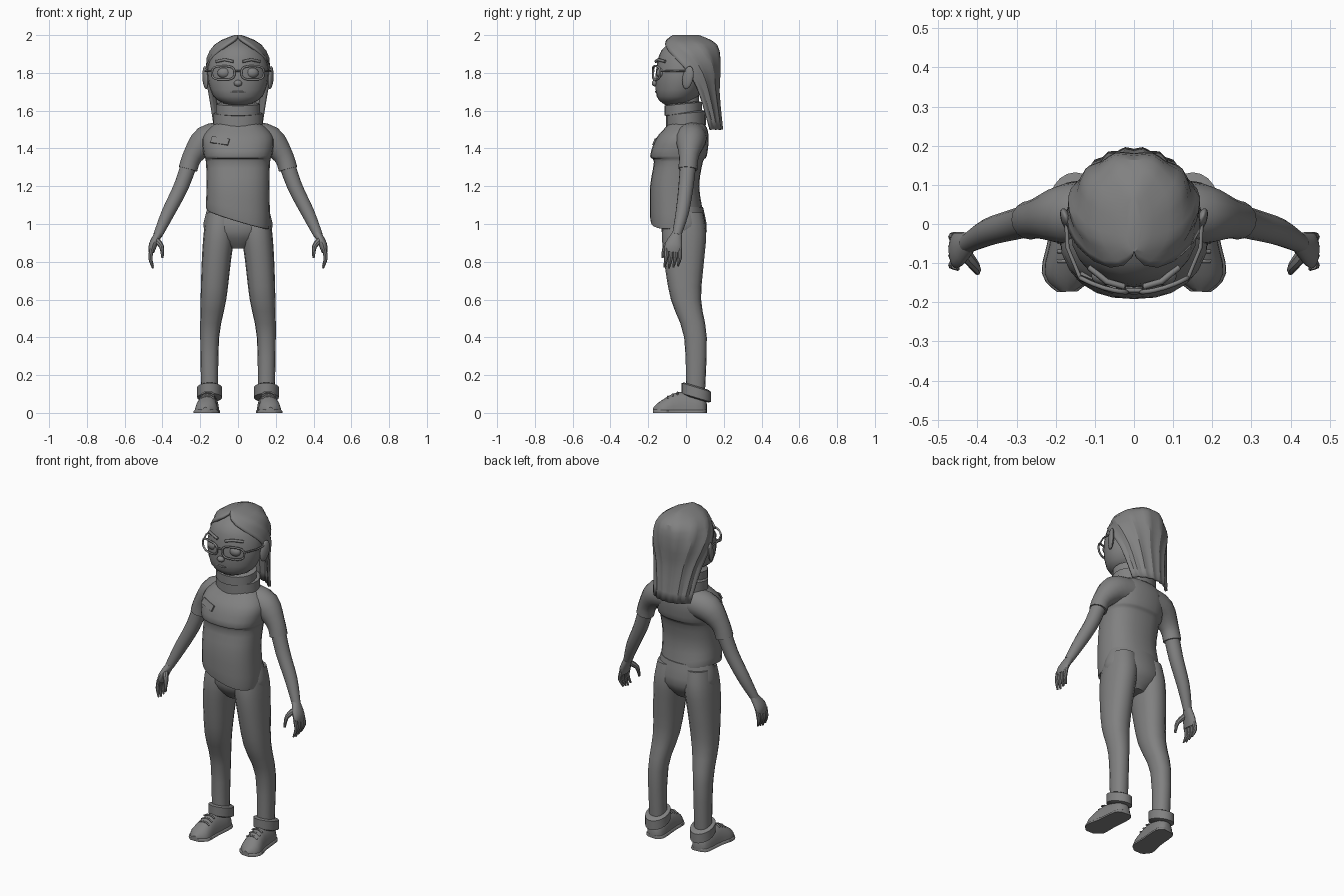
import bpy, bmesh, math
from mathutils import Vector

if "Cube" in bpy.data.objects:
    bpy.data.objects.remove(bpy.data.objects["Cube"])

X, Y, Z = Vector((1, 0, 0)), Vector((0, 1, 0)), Vector((0, 0, 1))
colour = (.22, .22, .22, 1)
grey = bpy.data.materials.new("plain grey")
grey.use_nodes = True
grey.diffuse_color = colour
grey.node_tree.nodes["Principled BSDF"].inputs["Base Color"].default_value = colour


def link(name, data):
    data.materials.append(grey)
    part = bpy.data.objects.new(name, data)
    bpy.context.collection.objects.link(part)
    return part


def finish(name, bm, angle=40):
    bmesh.ops.recalc_face_normals(bm, faces=bm.faces[:])
    mesh = bpy.data.meshes.new(name)
    bm.to_mesh(mesh)
    bm.free()
    part = link(name, mesh)
    bpy.ops.object.select_all(action="DESELECT")
    part.select_set(True)
    bpy.context.view_layer.objects.active = part
    bpy.ops.object.shade_smooth_by_angle(angle=math.radians(angle))
    return part


def power(value, squareness):
    return math.copysign(abs(value) ** (2 / squareness), value)


def spline(rows, steps):
    """Add smoothly blended rows between the given ones."""
    result = []
    last = len(rows) - 1
    for i in range(last):
        before, start, end, after = (rows[max(0, min(last, i + k))] for k in (-1, 0, 1, 2))
        for step in range(steps):
            t = step / steps
            result.append([b + t / 2 * (c - a + t * (2 * a - 5 * b + 4 * c - d + t * (3 * (b - c) + d - a)))
                           for a, b, c, d in zip(before, start, end, after)])
    return result + [rows[-1]]


def loft(name, rings, side=1, follow=None, sides=16, squareness=2, steps=3, tilt=0, floor=False):
    """Skin rings of (x, y, z, radius, other radius), level or square to the path."""
    bm = bmesh.new()
    rings = spline(rings, steps)
    centres = [Vector(ring[:3]) for ring in rings]
    loops = []
    for i, (centre, ring) in enumerate(zip(centres, rings)):
        u, v = X, Y + Z * tilt
        if follow:
            along = (centres[min(i + 1, len(rings) - 1)] - centres[max(i - 1, 0)]).normalized()
            u = (follow - along * along.dot(follow)).normalized()
            v = along.cross(u)
        loop = []
        for k in range(sides):
            turn = math.tau * k / sides
            co = (centre + u * ring[3] * power(math.cos(turn), squareness)
                  + v * ring[-1] * power(math.sin(turn), squareness))
            height = max(0, co.z) if floor else co.z
            loop.append(bm.verts.new((co.x * side, co.y, height)))
        loops.append(loop)
    for low, high in zip(loops, loops[1:]):
        for k in range(sides):
            bm.faces.new((low[k - 1], low[k], high[k], high[k - 1]))
    bm.faces.new(loops[0])
    bm.faces.new(loops[-1])
    return finish(name, bm)


def band(name, centre, width, depth, half, tilt, side=1):
    """Rolled strip of cloth with turned-in edges."""
    x, y, z = centre
    rings = [(x, y, z + half * level, width * grow, depth * grow)
             for level, grow in ((-1, .8), (-.8, 1), (.8, 1), (1, .8))]
    loft(name, rings, side, sides=20, steps=1, tilt=tilt)


def solid(name, at, scale, turn=(0, 0, 0), box=False):
    bm = bmesh.new()
    if box:
        bmesh.ops.create_cube(bm, size=2)
    else:
        bmesh.ops.create_uvsphere(bm, u_segments=16, v_segments=10, radius=1)
    bmesh.ops.scale(bm, vec=scale, verts=bm.verts)
    part = finish(name, bm)
    part.location = at
    part.rotation_euler = [math.radians(angle) for angle in turn]


def wire(name, points, radius, side=1, cyclic=False):
    curve = bpy.data.curves.new(name, "CURVE")
    curve.dimensions = "3D"
    curve.bevel_depth = radius
    curve.bevel_resolution = 1
    curve.use_fill_caps = True
    path = curve.splines.new("POLY")
    path.points.add(len(points) - 1)
    for point, (x, y, z) in zip(path.points, points):
        point.co = (x * side, y, z, 1)
    path.use_cyclic_u = cyclic
    link(name, curve)


# Shirt with a fold under the chest; the hem slants down to the left
shirt = loft("shirt", [
    (0, -.05, 1.03, .16, .13), (0, -.05, 1.05, .17, .14), (0, -.06, 1.2, .166, .13),
    (0, -.04, 1.33, .17, .13), (0, -.04, 1.36, .18, .15), (0, -.02, 1.45, .19, .14),
    (0, 0, 1.51, .15, .11), (0, 0, 1.55, .09, .08)], sides=24, squareness=2.4)
for vert in shirt.data.vertices:
    x, y, z = vert.co
    vert.co.z += (.1 * y - .3 * x) * min(1, max(0, 1.2 - z) * 6)
solid("pocket_flap", (-.095, -.15, 1.44), (.05, .005, .018), (-25, 8, -22), box=True)

# Neck and rolled collar
loft("neck", [(0, 0, 1.5, .07), (0, 0, 1.7, .07)])
band("lower_collar", (0, 0, 1.55), .13, .105, .045, .1)
band("upper_collar", (0, -.015, 1.61), .117, .1, .032, .1)

# Head
loft("head", [
    (0, -.06, 1.63, .05, .05), (0, -.045, 1.675, .13, .11), (0, -.02, 1.8, .162, .14),
    (0, 0, 1.92, .13, .13), (0, .01, 1.98, .04, .05)], sides=24)
solid("nose", (0, -.164, 1.745), (.022, .017, .017))
wire("mouth", [(-.04, -.15, 1.7), (0, -.16, 1.7), (.04, -.15, 1.7)], .005)
wire("spectacle_bridge", [(-.02, -.17, 1.81), (.02, -.17, 1.81)], .005)

# Hair shell around the face: height, centre, half width, half depth, opening
hair_rows = spline([
    (2, 0, .02, .07, 0), (1.95, .02, .125, .147, .5), (1.84, .025, .17, .16, 1.3),
    (1.7, .04, .158, .137, 1.8), (1.5, .09, .135, .105, 2)], 3)
columns = 28
bm = bmesh.new()
grid = []
for r, (z, centre, width, depth, gap) in enumerate(hair_rows):
    row = []
    for k in range(columns + 1):
        turn = gap + (math.tau - 2 * gap) * k / columns
        lock = 1 + .007 * math.cos(math.tau * k / 4) * min(r, 4)
        row.append(bm.verts.new((math.sin(turn) * width * lock, centre - math.cos(turn) * depth * lock, z)))
    grid.append(row)
for upper, lower in zip(grid, grid[1:]):
    for k in range(columns):
        bm.faces.new((upper[k], upper[k + 1], lower[k + 1], lower[k]))
bm.faces.new(grid[0][:-1])
hair = finish("hair", bm, 30)
hair.modifiers.new("thickness", "SOLIDIFY").thickness = .014

# Trouser seat
loft("trouser_seat", [
    (0, -.01, .87, .06, .06), (0, -.01, .96, .18, .12), (0, -.01, 1.09, .16, .1)], sides=20)

for label, side in (("left_", 1), ("right_", -1)):
    # Eyes, brows and ears
    solid(label + "eye", (.073 * side, -.133, 1.8), (.036, .024, .028))
    wire(label + "brow", [(.025, -.16, 1.86), (.07, -.147, 1.87), (.115, -.11, 1.86)], .008, side)
    solid(label + "ear", (.172 * side, .01, 1.775), (.014, .03, .062), (-12, 0, -20 * side))

    # Spectacles
    rim = []
    for k in range(20):
        turn = math.tau * k / 20
        x = .078 + .06 * power(math.cos(turn), 3)
        rim.append((x, -.175 + 2 * x * x, 1.8 + .036 * power(math.sin(turn), 3)))
    wire(label + "spectacle_rim", rim, .006, side, cyclic=True)
    wire(label + "spectacle_temple", [(.138, -.137, 1.81), (.17, -.06, 1.81), (.174, .02, 1.81)], .005, side)

    # Arm, with a sleeve wrapped around its upper part
    arm = [(.08, .03, 1.46, .075), (.17, .025, 1.44, .072), (.24, .015, 1.36, .046), (.3, 0, 1.2, .04),
           (.37, -.02, 1.06, .035), (.425, -.05, .94, .024)]
    loft(label + "arm", arm, side, follow=Y)
    cuff_end = [(.265, .01, 1.29, .043)]
    loft(label + "sleeve", [(x, y, z, r + .007) for x, y, z, r in arm[:3] + cuff_end], side, follow=Y)

    # Hand
    loft(label + "palm", [
        (.42, -.047, .95, .026, .021), (.45, -.065, .89, .046, .022), (.458, -.07, .85, .042, .015)],
        side, follow=Y)
    for finger in range(4):
        y = -.105 + .024 * finger
        tip = .765 + .006 * abs(finger - 1)
        loft(f"{label}finger_{finger + 1}", [
            (.456, y, .87, .012), (.464, y, .82, .011), (.45, y - .01, tip, .005)], side, follow=Y, sides=8)
    loft(label + "thumb", [
        (.437, -.07, .92, .018), (.405, -.11, .88, .013), (.4, -.125, .82, .006)], side, follow=Y, sides=8)

    # Trouser leg with turned-up cuff
    loft(label + "trouser_leg", [
        (.15, .05, .1, .045, .05), (.15, .05, .4, .05, .06), (.13, 0, .6, .068, .08),
        (.115, -.01, .8, .077, .105), (.1, -.01, .95, .082, .117), (.09, -.01, 1.06, .075, .1)],
        side, squareness=2.3)
    band(label + "cuff", (.15, .054, .108), .066, .078, .034, -.3, side)

    # Shoe, sole and laces
    shoe = [(.15, .11, 0, .02, .05), (.15, .08, 0, .05, .09), (.16, -.04, 0, .053, .11),
            (.17, -.13, 0, .06, .066), (.17, -.173, 0, .02, .03)]
    loft(label + "shoe", shoe, side, follow=X, sides=20, squareness=2.3, floor=True)
    sole = [(x, y, z, width + .006, .02) for x, y, z, width, height in shoe]
    loft(label + "sole", sole, side, follow=X, sides=20, squareness=4, floor=True)
    for lace in range(3):
        y, z = -.045 - .025 * lace, .11 - .011 * lace
        wire(f"{label}lace_{lace + 1}", [(.125, y, z - .012), (.145, y, z), (.175, y, z), (.195, y, z - .012)],
             .005, side)
